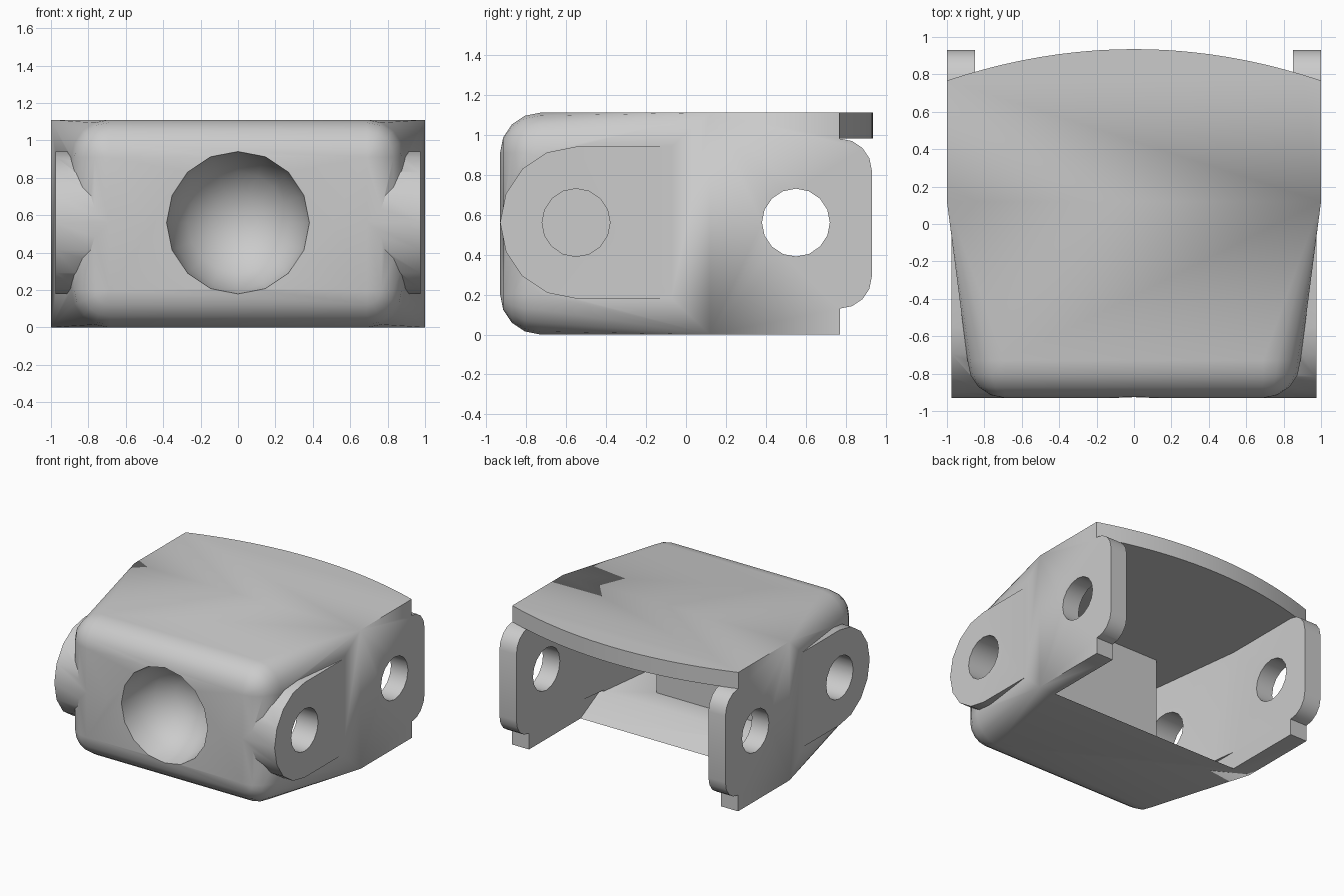
import bpy, bmesh
from math import sin, cos, pi, radians
from mathutils import Matrix, Vector

if "Cube" in bpy.data.objects:
    bpy.data.objects.remove(bpy.data.objects["Cube"], do_unlink=True)

H = 1.11          # overall height
MID = 0.56        # height of the holes and socket
R = 0.2           # front rounding

grey = bpy.data.materials.new("light_grey")
grey.use_nodes = True
grey.diffuse_color = (0.6, 0.6, 0.6, 1)
grey.node_tree.nodes["Principled BSDF"].inputs["Base Color"].default_value = (0.6, 0.6, 0.6, 1)


def finish(bm, name):
    bmesh.ops.recalc_face_normals(bm, faces=bm.faces)
    mesh = bpy.data.meshes.new(name)
    bm.to_mesh(mesh)
    bm.free()
    mesh.materials.append(grey)
    obj = bpy.data.objects.new(name, mesh)
    bpy.context.collection.objects.link(obj)
    return obj


def prism(name, points, axis, lo, hi):
    """Extrude a closed 2D profile along x (points are y, z) or z (points are x, y)."""
    def place(p, t):
        return (t, *p) if axis == "x" else (*p, t)
    bm = bmesh.new()
    face = bm.faces.new([bm.verts.new(place(p, lo)) for p in points])
    out = bmesh.ops.extrude_face_region(bm, geom=[face])
    verts = [g for g in out["geom"] if isinstance(g, bmesh.types.BMVert)]
    bmesh.ops.translate(bm, verts=verts, vec=Vector(place((0, 0), hi - lo)))
    return finish(bm, name)


def arc(cx, cy, r, start, end, steps):
    angles = [radians(start + (end - start) * i / steps) for i in range(steps + 1)]
    return [(cx + r * cos(a), cy + r * sin(a)) for a in angles]


def rect(x0, x1, y0, y1):
    return [(x0, y0), (x1, y0), (x1, y1), (x0, y1)]


def combine(target, tool, operation):
    bpy.context.view_layer.objects.active = target
    mod = target.modifiers.new(operation, "BOOLEAN")
    mod.operation = operation
    mod.solver = "EXACT"
    mod.object = tool
    bpy.ops.object.modifier_apply(modifier=mod.name)
    bpy.data.objects.remove(tool, do_unlink=True)


# Outer body: loft of rounded rectangles, square at the back and rounded in front
def section(bm, y, half_width, inset, r):
    w, z0, z1 = half_width - inset, inset, H - inset
    ring = []
    for cx, cz, start in ((w - r, z1 - r, 0), (r - w, z1 - r, 90),
                          (r - w, z0 + r, 180), (w - r, z0 + r, 270)):
        ring += [bm.verts.new((x, y, z)) for x, z in arc(cx, cz, r, start, start + 90, 4)]
    return ring


bm = bmesh.new()
rings = [section(bm, 1.0, 1, 0, 0), section(bm, 0.12, 1, 0, 0)]
for i in range(5):
    a = i * pi / 8
    rings.append(section(bm, -0.73 - R * sin(a), 0.89, R * (1 - cos(a)), R * cos(a)))
for a, b in zip(rings, rings[1:]):
    n = len(a)
    for i in range(n):
        j = (i + 1) % n
        bm.faces.new((a[i], a[j], b[j], b[i]))
bm.faces.new(rings[0])
bm.faces.new(rings[-1])
bmesh.ops.remove_doubles(bm, verts=bm.verts, dist=0.0001)
body = finish(bm, "hinge_link_body")

# Round hinge pads on both sides
pad = arc(-0.55, MID, 0.38, 90, 270, 8) + [(0, MID - 0.38), (0, MID + 0.38)]
for lo, hi in ((0.5, 0.975), (-0.975, -0.5)):
    combine(body, prism("hinge_pad", pad, "x", lo, hi), "UNION")

# Hollow interior that follows the tapered side walls
half = [(0.85, 1.2), (0.85, 0.12), (0.737, -0.78)]
cavity = half + [(-x, y) for x, y in reversed(half)]
combine(body, prism("cavity", cavity, "z", 0.13, 0.98), "DIFFERENCE")

# Open underside, with a sloped rear edge on the floor
opening = [(1.2, -0.1), (0.12, -0.1), (0.12, 0), (-0.13, 0.13), (-0.13, 0.14), (1.2, 0.14)]
combine(body, prism("floor_opening", opening, "x", -0.85, 0.85), "DIFFERENCE")

# Rear trims: rounded tabs on the side walls, bowed edge on the top plate
tabs = ([(0.77, -0.1)] + arc(0.77, 0.29, 0.16, -90, 0, 4)
        + arc(0.77, 0.82, 0.16, 0, 90, 4) + [(1.3, 0.98), (1.3, -0.1)])
combine(body, prism("tab_trim", tabs, "x", -1.2, 1.2), "DIFFERENCE")
bow = [(x / 10, 0.935 - 0.168 * (x / 10) ** 2) for x in range(-11, 12)]
combine(body, prism("top_trim", bow + [(1.1, 1.3), (-1.1, 1.3)], "z", 0.98, 1.3), "DIFFERENCE")

# Solid block behind the ball socket
combine(body, prism("socket_block", rect(-0.49, 0.49, -0.85, -0.33), "z", 0.08, 1.03), "UNION")

# Ball socket in the front face
bm = bmesh.new()
bmesh.ops.create_uvsphere(bm, u_segments=16, v_segments=8, radius=0.382,
                          matrix=Matrix.Translation((0, -0.932, MID)) @ Matrix.Rotation(pi / 2, 4, "X"))
combine(body, finish(bm, "ball_socket"), "DIFFERENCE")

# Pin holes, front pair and rear pair
for y in (-0.55, 0.55):
    for lo, hi in ((0.6, 1.2), (-1.2, -0.6)):
        circle = arc(y, MID, 0.17, 0, 360, 16)[:-1]
        combine(body, prism("pin_hole", circle, "x", lo, hi), "DIFFERENCE")

# Single material and smooth rounding with sharp edges kept
body.data.materials.clear()
body.data.materials.append(grey)
for poly in body.data.polygons:
    poly.material_index = 0
bpy.ops.object.select_all(action="DESELECT")
body.select_set(True)
bpy.context.view_layer.objects.active = body
bpy.ops.object.shade_smooth_by_angle(angle=radians(30))
